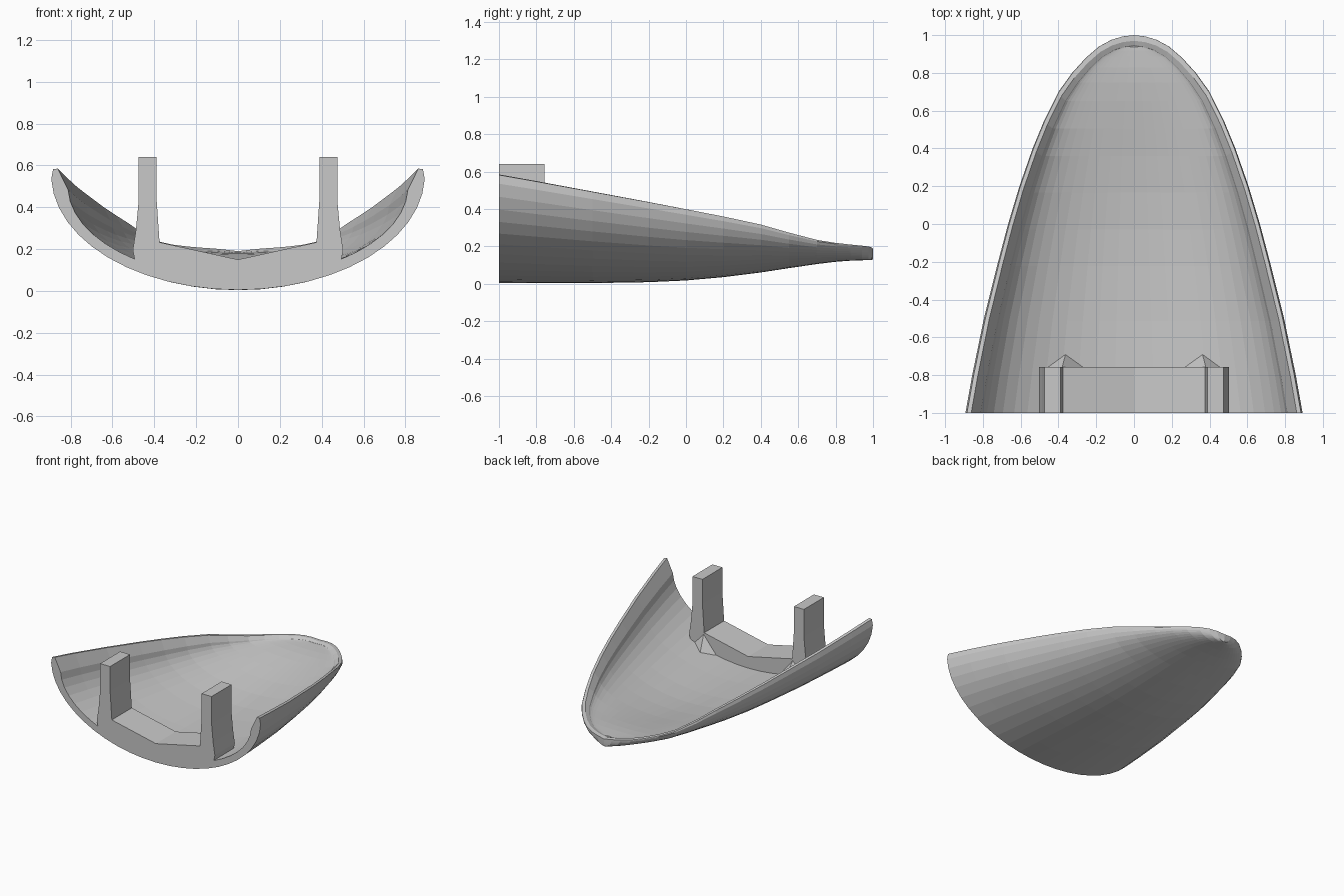
import bpy, bmesh, math

if "Cube" in bpy.data.objects:
    bpy.data.objects.remove(bpy.data.objects["Cube"])

grey = bpy.data.materials.new("plain grey")
grey.use_nodes = True
colour = (0.58, 0.58, 0.58, 1)
grey.diffuse_color = colour
grey.node_tree.nodes["Principled BSDF"].inputs["Base Color"].default_value = colour

SEGMENTS = 24
FRONT, BEAM_BACK = -1.0, -0.757


def finish(bm, name):
    """Weld, orient and link a mesh as a named object."""
    bmesh.ops.remove_doubles(bm, verts=bm.verts, dist=0.0005)
    bmesh.ops.recalc_face_normals(bm, faces=bm.faces)
    mesh = bpy.data.meshes.new(name)
    bm.to_mesh(mesh)
    bm.free()
    mesh.materials.append(grey)
    obj = bpy.data.objects.new(name, mesh)
    bpy.context.collection.objects.link(obj)


def bridge(bm, a, b):
    """Join two closed rings of vertices with quads."""
    for i in range(len(a)):
        j = (i + 1) % len(a)
        bm.faces.new((a[i], a[j], b[j], b[i]))


def arc(half_width, bottom, top, y):
    """Half-ellipse bowl section from -x to +x."""
    points = []
    for i in range(SEGMENTS + 1):
        a = math.radians(-88 + 176 * i / SEGMENTS)
        points.append((half_width * math.sin(a), y,
                       bottom + (top - bottom) * (1 - math.cos(a))))
    return points


def section(y, w, rim, bottom):
    """Closed ring: outer bowl, narrow lip, inner bowl, lip."""
    k = (rim - bottom) / 0.575
    lip_y = FRONT + (y - FRONT) * 0.985
    inner_y = FRONT + (y - FRONT) * 0.972
    inner_top = rim - 0.085 * k
    floor = min(bottom + 0.057, inner_top - 0.003)
    lip = [(w * 0.99, y, rim - 0.003), (w * 0.965, lip_y, rim)]
    ring = arc(w, bottom, rim - 0.03 * k, y) + lip
    ring += arc(w * 0.91, floor, inner_top, inner_y)[::-1]
    return ring + [(-x, py, z) for x, py, z in reversed(lip)]


# Bowl shell: y, half width, rim height, underside height
stations = [
    (-1, .893, .585, .005), (-.8, .857, .55, .004), (-.5, .795, .495, .004),
    (-.2, .72, .44, .009), (0, .667, .402, .018), (.2, .607, .363, .036),
    (.4, .537, .32, .061), (.55, .475, .277, .084), (.7, .4, .238, .106),
    (.8, .328, .222, .118), (.88, .255, .213, .124), (.94, .185, .207, .126),
    (.975, .12, .203, .127), (.993, .06, .197, .128), (1, 0, .19, .13),
]
bm = bmesh.new()
rings = [[bm.verts.new(p) for p in section(*s)] for s in stations]
for a, b in zip(rings, rings[1:]):
    bridge(bm, a, b)
bm.faces.new(rings[0])
finish(bm, "bowl_shell")


def extrude_profile(name, profile):
    """Solid with an x-z outline running from the front to the beam back."""
    bm = bmesh.new()
    front, back = [[bm.verts.new((x, y, z)) for x, z in profile]
                   for y in (FRONT, BEAM_BACK)]
    bridge(bm, front, back)
    bm.faces.new(front)
    bm.faces.new(back)
    finish(bm, name)


# Cross beam with a shallow V top, seated on the bowl floor
extrude_profile("cross_beam", [
    (-.4, .238), (0, .15), (.4, .238), (.48, .2), (.48, .13),
    (.25, .07), (0, .05), (-.25, .07), (-.48, .13), (-.48, .2)])

post = [(.38, .15), (.375, .23), (.39, .45), (.39, .64),
        (.475, .64), (.475, .43), (.488, .29), (.503, .195), (.49, .13)]
for side, label in ((1, "left"), (-1, "right")):
    # Upright post, slightly flared at the foot
    extrude_profile(label + "_post", [(side * x, z) for x, z in post])

    # Small pointed gusset behind each post
    bm = bmesh.new()
    corners = [(.25, BEAM_BACK, .06), (.47, BEAM_BACK, .12),
               (.38, BEAM_BACK, .22), (.36, -.68, .09)]
    verts = [bm.verts.new((side * x, y, z)) for x, y, z in corners]
    for skip in verts:
        bm.faces.new([v for v in verts if v is not skip])
    finish(bm, label + "_gusset")
